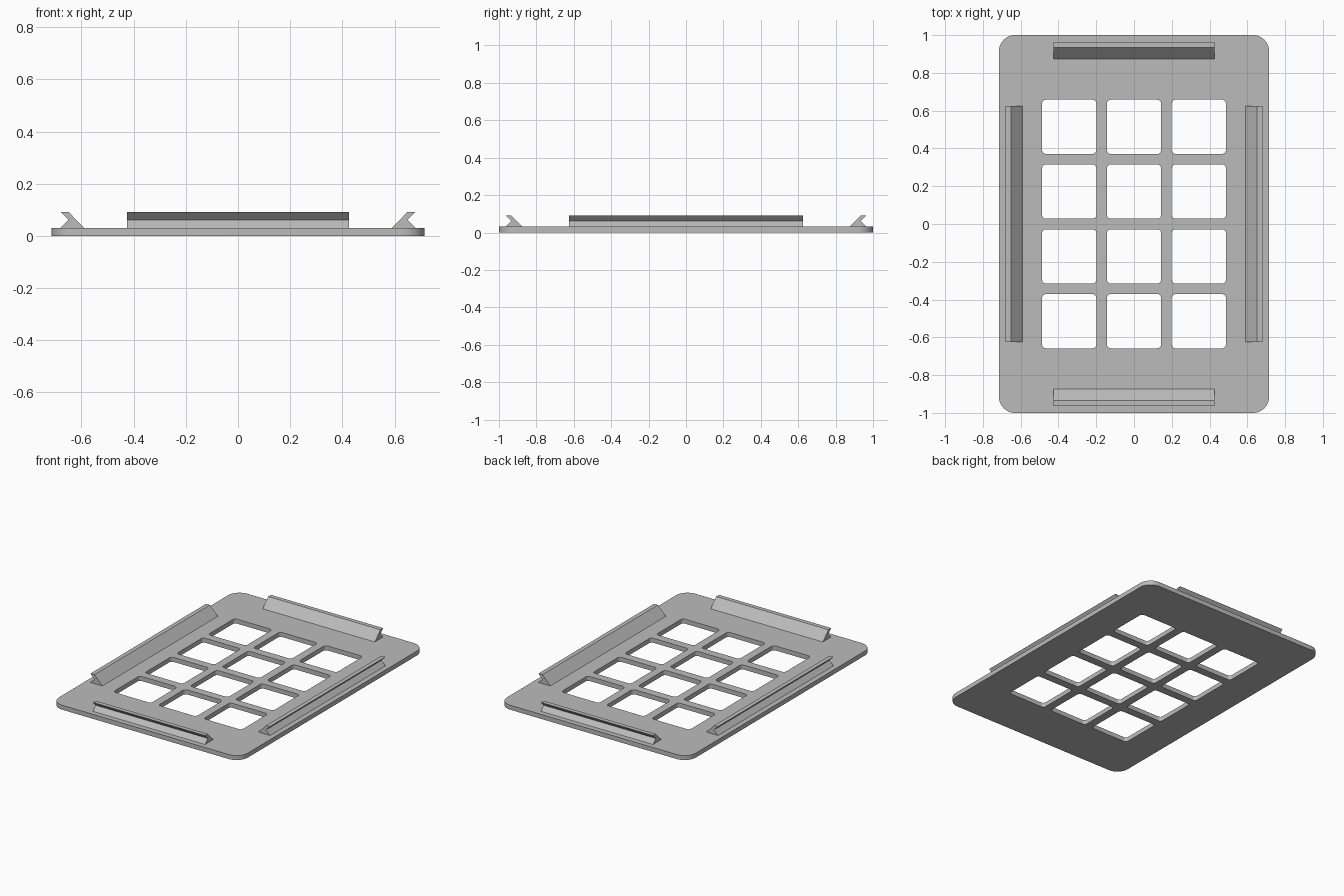
import bpy, bmesh, math
from mathutils import Matrix

cube = bpy.data.objects.get("Cube")
if cube:
    bpy.data.objects.remove(cube, do_unlink=True)

grey = bpy.data.materials.new("plain grey")
grey.use_nodes = True
COLOUR = (0.5, 0.5, 0.5, 1)
grey.diffuse_color = COLOUR
grey.node_tree.nodes["Principled BSDF"].inputs["Base Color"].default_value = COLOUR

THICK = 0.031


def add_object(name, bm):
    bmesh.ops.recalc_face_normals(bm, faces=bm.faces)
    mesh = bpy.data.meshes.new(name)
    bm.to_mesh(mesh)
    bm.free()
    mesh.materials.append(grey)
    obj = bpy.data.objects.new(name, mesh)
    bpy.context.collection.objects.link(obj)
    return obj


def rounded_slab(bm, cx, cy, w, h, radius, z0, z1, steps):
    """Rounded rectangle extruded from z0 to z1."""
    points = []
    for k, (sx, sy) in enumerate([(1, 1), (-1, 1), (-1, -1), (1, -1)]):
        for i in range(steps + 1):
            a = math.pi / 2 * (k + i / steps)
            points.append((cx + sx * (w / 2 - radius) + radius * math.cos(a),
                           cy + sy * (h / 2 - radius) + radius * math.sin(a), z0))
    face = bm.faces.new([bm.verts.new(p) for p in points])
    top = bmesh.ops.extrude_face_region(bm, geom=[face])["geom"]
    bmesh.ops.translate(bm, vec=(0, 0, z1 - z0),
                        verts=[v for v in top if isinstance(v, bmesh.types.BMVert)])


# Base plate with a grid of rounded windows
bm = bmesh.new()
rounded_slab(bm, 0, 0, 1.43, 2, 0.085, 0, THICK, 10)
plate = add_object("base_plate", bm)

bm = bmesh.new()
for col in range(3):
    for row in range(4):
        rounded_slab(bm, (col - 1) * 0.343, (row - 1.5) * 0.343,
                     0.287, 0.287, 0.02, -0.1, 0.1, 5)
cutter = add_object("window_cutter", bm)
cutter.hide_render = True

cut = plate.modifiers.new("windows", "BOOLEAN")
cut.operation = "DIFFERENCE"
cut.solver = "EXACT"
cut.object = cutter
bpy.context.view_layer.objects.active = plate
plate.select_set(True)
bpy.ops.object.modifier_apply(modifier=cut.name)
bpy.data.objects.remove(cutter, do_unlink=True)
bpy.ops.object.shade_smooth_by_angle(angle=math.radians(30))

# Notched clip rails: sloped inner side, V groove on the outer side
PROFILE = [(-0.09, 0), (0, 0), (-0.03, 0.03), (0, 0.061), (-0.03, 0.061)]


def clip_rail(name, reach, length, turn):
    bm = bmesh.new()
    face = bm.faces.new([bm.verts.new((reach + u, -length / 2, THICK + v))
                         for u, v in PROFILE])
    end = bmesh.ops.extrude_face_region(bm, geom=[face])["geom"]
    bmesh.ops.translate(bm, vec=(0, length, 0),
                        verts=[v for v in end if isinstance(v, bmesh.types.BMVert)])
    bm.transform(Matrix.Rotation(math.radians(turn), 4, "Z"))
    add_object(name, bm)


clip_rail("left_clip_rail", 0.68, 1.25, 0)
clip_rail("back_clip_rail", 0.964, 0.85, 90)
clip_rail("right_clip_rail", 0.68, 1.25, 180)
clip_rail("front_clip_rail", 0.964, 0.85, 270)
